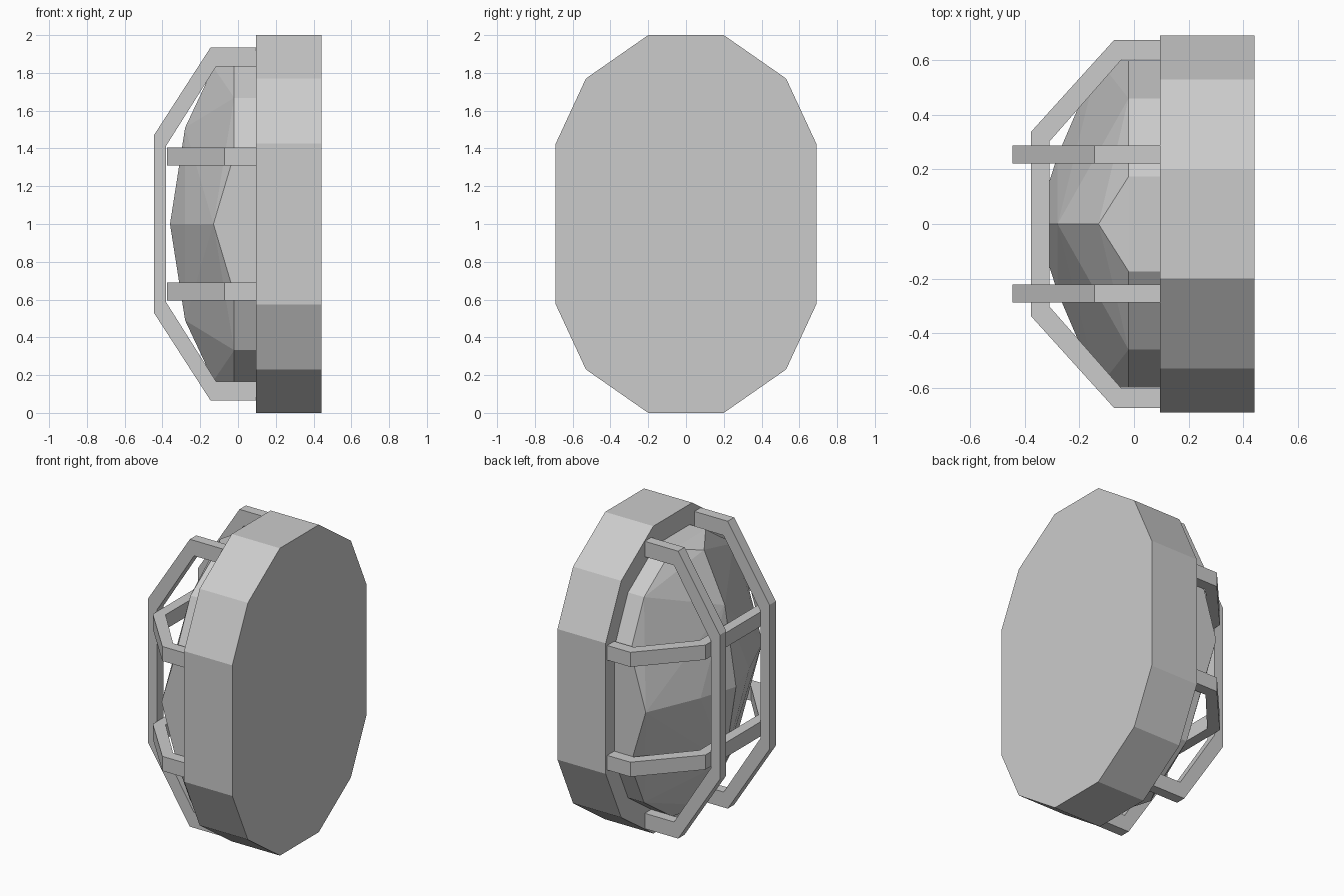
import bpy, bmesh

if "Cube" in bpy.data.objects:
    bpy.data.objects.remove(bpy.data.objects["Cube"])

def finish(bm, name):
    bmesh.ops.recalc_face_normals(bm, faces=bm.faces)
    mesh = bpy.data.meshes.new(name)
    bm.to_mesh(mesh)
    bm.free()
    obj = bpy.data.objects.new(name, mesh)
    bpy.context.collection.objects.link(obj)
    return obj

def prism(name, points, offset):
    """Extrude a closed outline of 3D points along offset."""
    bm = bmesh.new()
    face = bm.faces.new([bm.verts.new(p) for p in points])
    ext = bmesh.ops.extrude_face_region(bm, geom=[face])
    moved = [g for g in ext["geom"] if isinstance(g, bmesh.types.BMVert)]
    bmesh.ops.translate(bm, verts=moved, vec=offset)
    return finish(bm, name)

# Twelve-sided outline around the centre (y, z)
quarter = [(0.20, 1.0), (0.53, 0.77), (0.69, 0.425)]
right = quarter + [(y, -z) for y, z in reversed(quarter)]
outline = right + [(-y, z) for y, z in reversed(right)]

# Wall base
prism("base", [(0.095, y, z + 1) for y, z in outline], (0.347, 0, 0))

# Faceted lamp dome: rim ring, ridge points and apex
s = 0.868
pts = [(x, y * s, 1 + z * s) for x in (0.11, -0.02) for y, z in outline]
for k in (1, -1):
    pts += [(-0.13, 0.60 * k, 1), (-0.28, 0.25 * k, 1),
            (-0.13, 0, 1 + 0.83 * k), (-0.28, 0, 1 + 0.51 * k)]
pts.append((-0.36, 0, 1))
bm = bmesh.new()
for p in pts:
    bm.verts.new(p)
bmesh.ops.convex_hull(bm, input=bm.verts[:])
bmesh.ops.dissolve_limit(bm, angle_limit=0.02, verts=bm.verts[:], edges=bm.edges[:])
finish(bm, "lamp_dome")

# Guard bars: half outline (x, distance from centre), outer then inner
def bar_loop(outer, inner):
    out = outer + [(x, -d) for x, d in reversed(outer)]
    inn = inner + [(x, -d) for x, d in reversed(inner)]
    return out + inn[::-1]

upright = bar_loop([(0.1, 0.935), (-0.145, 0.935), (-0.445, 0.47)],
                   [(0.1, 0.835), (-0.115, 0.835), (-0.38, 0.415)])
cross = bar_loop([(0.1, 0.675), (-0.072, 0.675), (-0.377, 0.338)],
                 [(0.1, 0.603), (-0.045, 0.603), (-0.31, 0.302)])
for side, k in (("a", 1), ("b", -1)):
    prism("upright_guard_" + side,
          [(x, 0.222 * k, 1 + d) for x, d in upright], (0, 0.066 * k, 0))
    prism("cross_guard_" + side,
          [(x, d, 1 + 0.31 * k) for x, d in cross], (0, 0, 0.095 * k))
